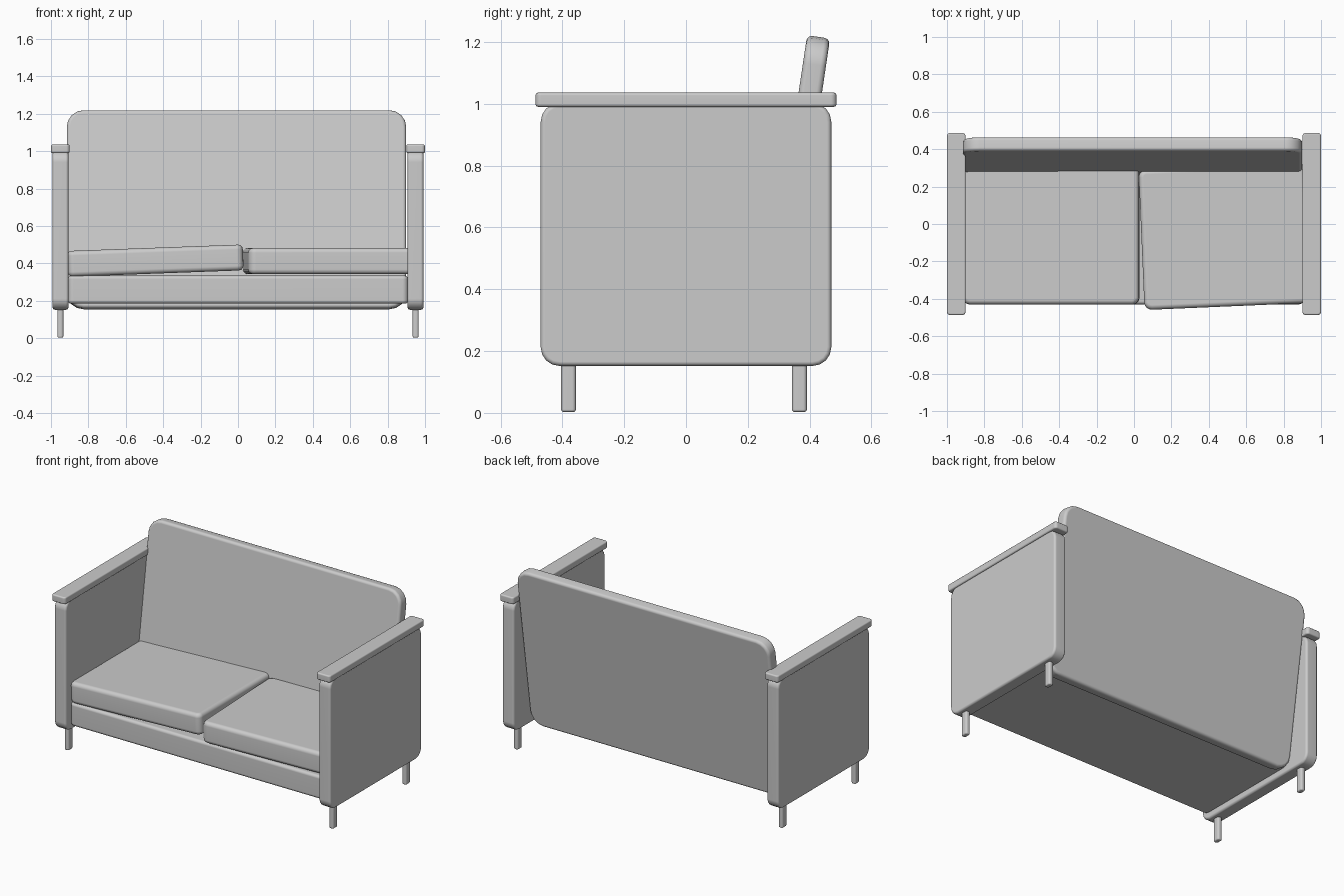
import bpy, bmesh, math

if "Cube" in bpy.data.objects:
    bpy.data.objects.remove(bpy.data.objects["Cube"])


def slab(name, size, loc, axis, corner, rim, rot=(0, 0, 0), segs=4):
    """Box with rounded outline (seen along axis) and softened rims."""
    bm = bmesh.new()
    bmesh.ops.create_cube(bm, size=1)
    bmesh.ops.scale(bm, vec=size, verts=bm.verts)

    # round the outline corners
    others = [i for i in range(3) if i != axis]
    edges = [e for e in bm.edges
             if all(abs(e.verts[0].co[i] - e.verts[1].co[i]) < 1e-6 for i in others)]
    bmesh.ops.bevel(bm, geom=edges, offset=corner, segments=segs,
                    profile=0.5, affect='EDGES')

    # soften both rims
    bm.normal_update()
    edges = [e for e in bm.edges
             if sum(abs(f.normal[axis]) > 0.9 for f in e.link_faces) == 1]
    bmesh.ops.bevel(bm, geom=edges, offset=rim, segments=3,
                    profile=0.5, affect='EDGES')

    mesh = bpy.data.meshes.new(name)
    bm.to_mesh(mesh)
    bm.free()
    ob = bpy.data.objects.new(name, mesh)
    bpy.context.collection.objects.link(ob)
    ob.location = loc
    ob.rotation_euler = rot
    bpy.context.view_layer.objects.active = ob
    ob.select_set(True)
    bpy.ops.object.shade_smooth_by_angle(angle=math.radians(40))
    ob.select_set(False)
    wn = ob.modifiers.new("weighted_normals", 'WEIGHTED_NORMAL')
    wn.keep_sharp = True
    return ob


# arms, arm caps and legs on both sides
for side, s in (("left", -1), ("right", 1)):
    slab(f"{side}_arm_panel", (0.085, 0.94, 0.85), (s * 0.949, 0, 0.577), 0, 0.06, 0.014)
    slab(f"{side}_armrest", (0.1, 0.974, 0.046), (s * 0.95, 0, 1.013), 2, 0.018, 0.009)
    for end, y in (("front", -0.38), ("back", 0.367)):
        slab(f"{side}_{end}_leg", (0.032, 0.048, 0.19), (s * 0.95, y, 0.098), 2, 0.012, 0.008)

# leaning backrest
slab("backrest", (1.815, 0.075, 1.07), (-0.008, 0.35, 0.687), 1, 0.09, 0.018,
     rot=(-0.148, 0, 0))

# seat base between the arms
slab("seat_base", (1.82, 0.72, 0.15), (0, -0.07, 0.26), 2, 0.03, 0.018)

# two loose seat cushions, slightly askew
slab("left_cushion", (0.94, 0.74, 0.138), (-0.442, -0.06, 0.415), 2, 0.035, 0.025,
     rot=(0, -0.037, 0))
slab("right_cushion", (0.89, 0.75, 0.14), (0.485, -0.066, 0.413), 2, 0.04, 0.025,
     rot=(0, 0, 0.043))
